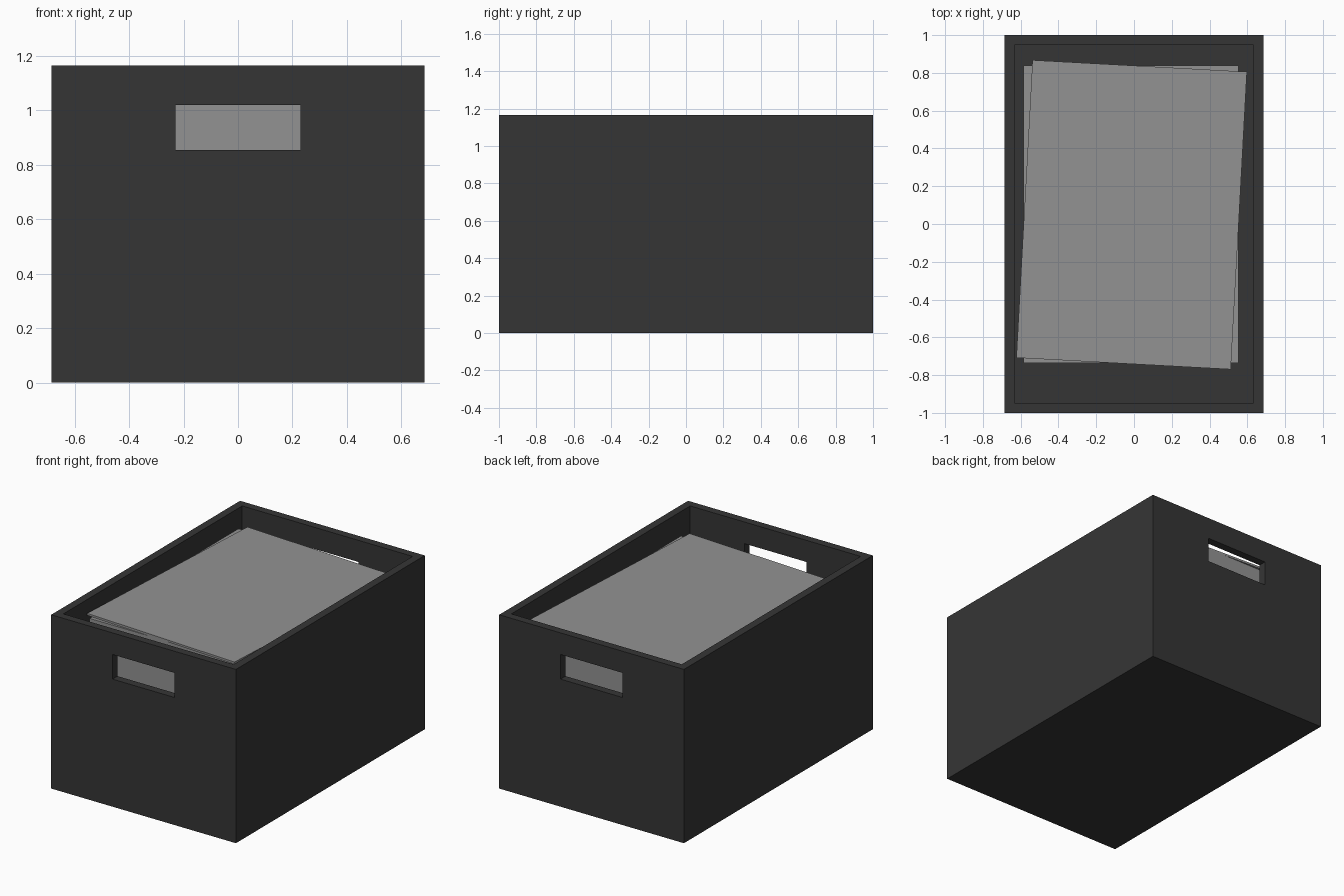
import bpy, bmesh, math
from mathutils import Matrix

if "Cube" in bpy.data.objects:
    bpy.data.objects.remove(bpy.data.objects["Cube"])


def material(name, value):
    m = bpy.data.materials.new(name)
    m.diffuse_color = (value, value, value, 1)
    m.use_nodes = True
    m.node_tree.nodes["Principled BSDF"].inputs["Base Color"].default_value = m.diffuse_color
    return m


def block(name, lo, hi, mat=None, turn=0.0):
    """Box between two corners, turned about z round its own centre."""
    centre = [(a + b) / 2 for a, b in zip(lo, hi)]
    size = [b - a for a, b in zip(lo, hi)]
    bm = bmesh.new()
    bmesh.ops.create_cube(bm, size=1)
    bmesh.ops.transform(bm, matrix=Matrix.Diagonal((*size, 1)), verts=bm.verts)
    mesh = bpy.data.meshes.new(name)
    bm.to_mesh(mesh)
    bm.free()
    if mat:
        mesh.materials.append(mat)
    ob = bpy.data.objects.new(name, mesh)
    ob.location = centre
    ob.rotation_euler.z = turn
    bpy.context.collection.objects.link(ob)
    return ob


def cut(target, cutter):
    """Subtract the cutter from the target, then discard it."""
    mod = target.modifiers.new("cut", 'BOOLEAN')
    mod.operation = 'DIFFERENCE'
    mod.solver = 'EXACT'
    mod.object = cutter
    bpy.context.view_layer.update()
    bpy.context.view_layer.objects.active = target
    bpy.ops.object.modifier_apply(modifier=mod.name)
    bpy.data.objects.remove(cutter)


dark = material("dark grey box", 0.036)
grey = material("grey paper", 0.29)

# Open-topped box with a hand hole through each end
W, D, H, T = 0.685, 1.0, 1.165, 0.053
box = block("storage_box", (-W, -D, 0), (W, D, H), dark)
cut(box, block("cavity", (-W + T, -D + T, T), (W - T, D - T, H + 0.3)))
cut(box, block("hand_holes", (-0.23, -D - 0.2, 0.855), (0.23, D + 0.2, 1.02)))

# Stack of paper, with a loose sheet turned slightly on top
block("paper_stack", (-0.585, -0.735, T), (0.552, 0.84, 1.066), grey)
block("top_sheet", (-0.581, -0.74, 1.066), (0.556, 0.838, 1.08), grey, math.radians(-3.1))
